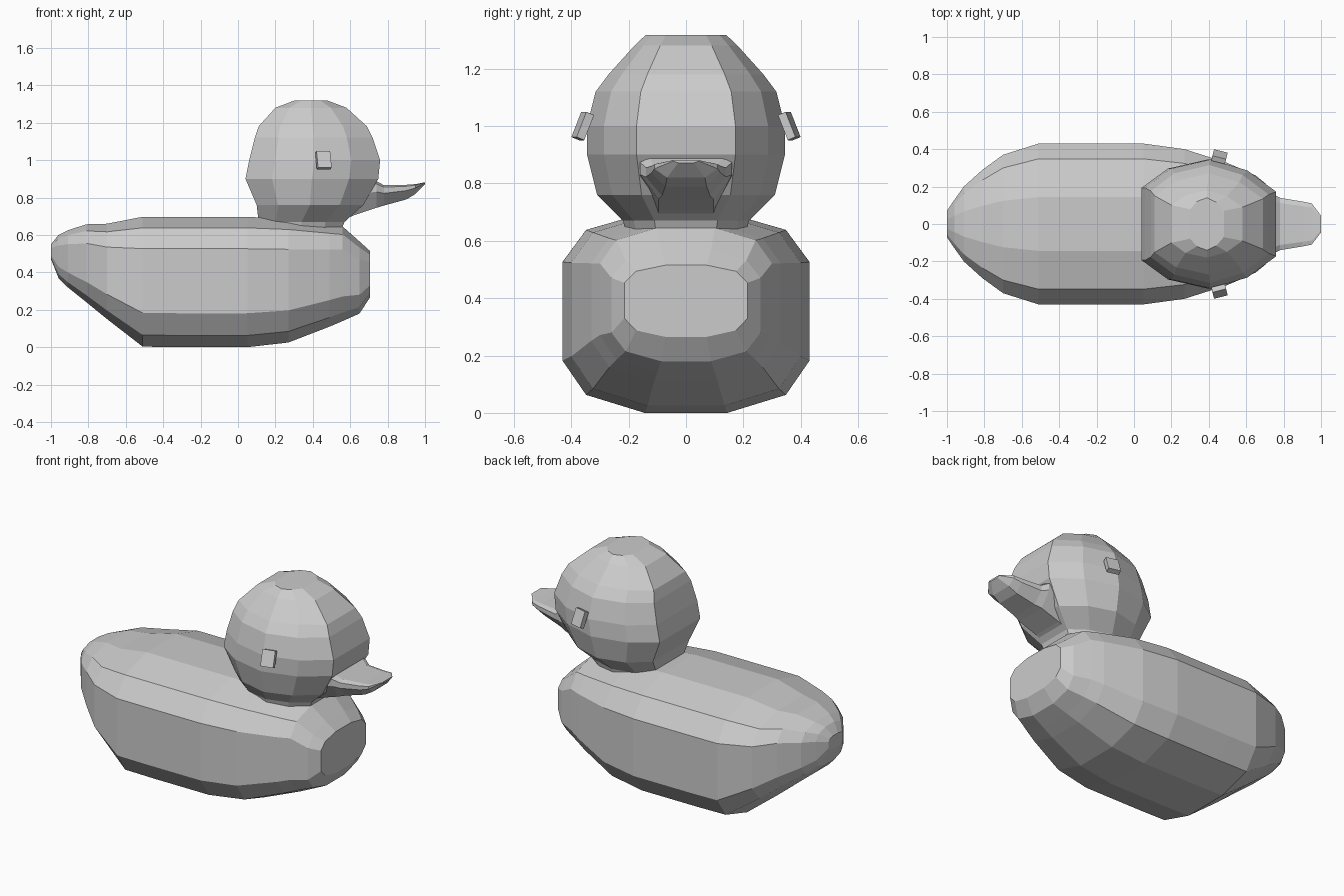
import bpy, bmesh
from math import radians

if "Cube" in bpy.data.objects:
    bpy.data.objects.remove(bpy.data.objects["Cube"])


def loft(name, rings):
    """Skin a list of equal-length rings and cap both ends."""
    bm = bmesh.new()
    vr = [[bm.verts.new(p) for p in r] for r in rings]
    n = len(vr[0])
    for a, b in zip(vr, vr[1:]):
        for i in range(n):
            j = (i + 1) % n
            bm.faces.new((a[i], a[j], b[j], b[i]))
    bm.faces.new(vr[0])
    bm.faces.new(vr[-1])
    bmesh.ops.recalc_face_normals(bm, faces=bm.faces)
    me = bpy.data.meshes.new(name)
    bm.to_mesh(me)
    bm.free()
    ob = bpy.data.objects.new(name, me)
    bpy.context.collection.objects.link(ob)
    return ob


def mirrored(half):
    """Close a half outline (across, along) by mirroring the first value."""
    return half + [(-a, b) for a, b in reversed(half)]


# Body: twelve-sided sections along x (x, half width, bottom, top)
section = mirrored([(.335, 0), (.81, .09), (1, .26), (1, .755), (.81, .915), (.335, 1)])
stations = [(-1.0, .07, .47, .55), (-.96, .13, .37, .60), (-.91, .2, .32, .625),
            (-.81, .29, .24, .657), (-.70, .37, .15, .66), (-.51, .43, .003, .697),
            (-.32, .43, 0, .697), (.05, .43, 0, .697), (.27, .40, .025, .685),
            (.49, .33, .11, .655), (.56, .30, .14, .645), (.65, .26, .18, .565),
            (.705, .215, .265, .515)]
loft("body", [[(x, w * a, lo + (hi - lo) * b) for a, b in section]
              for x, w, lo, hi in stations])

# Head: ten-sided plan rings stacked in z (z, back x, front x, half width)
plan = mirrored([(.56, 0), (.86, .2), (1, .5), (.83, .78), (.5, 1)])
levels = [(.60, .13, .54, .20), (.67, .11, .57, .22), (.76, .10, .67, .31),
          (.90, .04, .75, .345), (1.0, .06, .76, .345), (1.12, .09, .72, .315),
          (1.18, .11, .69, .27), (1.28, .20, .58, .18), (1.318, .30, .48, .14)]
loft("head", [[(xb + (xf - xb) * b, w * a, z) for a, b in plan]
              for z, xb, xf, w in levels])

# Beak: flat top, narrowing underside (x, half width, bottom, top)
bill = mirrored([(.6, 0), (1, .6), (1, .9), (.8, 1)])
cuts = [(.54, .16, .67, .88), (.62, .16, .705, .89), (.74, .16, .745, .888),
        (.78, .14, .757, .866), (.90, .12, .79, .868), (.95, .11, .82, .872),
        (1.0, .045, .872, .882)]
loft("beak", [[(x, w * a, lo + (hi - lo) * b) for a, b in bill]
              for x, w, lo, hi in cuts])

# Eyes: small tilted blocks, one on each side
for side, label in ((-1, "right"), (1, "left")):
    bpy.ops.mesh.primitive_cube_add(size=1, location=(.457, side * .36, 1.0),
                                    rotation=(radians(side * 22), 0, radians(-side * 14)))
    eye = bpy.context.object
    eye.name = label + "_eye"
    eye.scale = (.075, .03, .095)
    bev = eye.modifiers.new("bevel", "BEVEL")
    bev.width = .007
    bev.segments = 1
